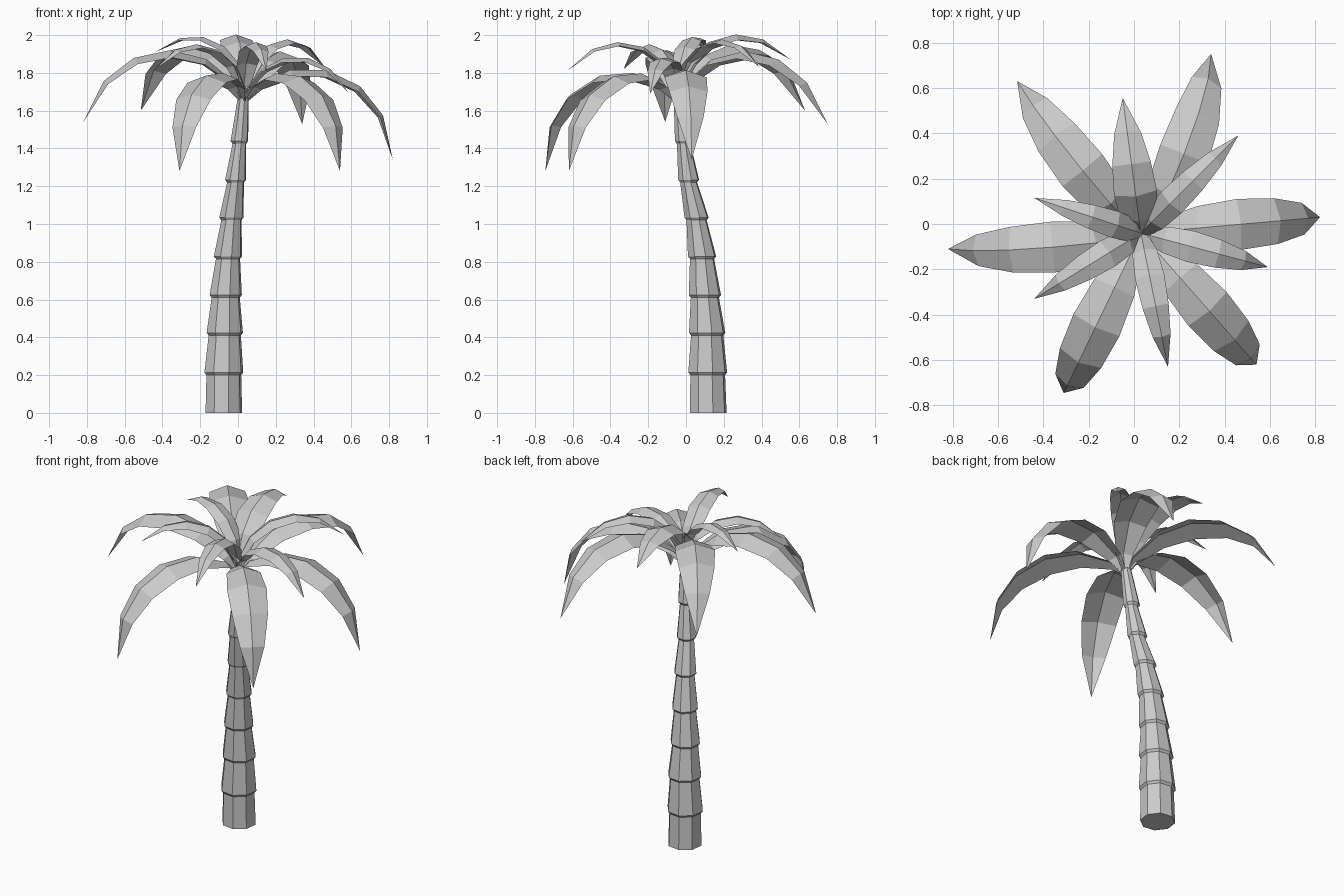
import bpy, bmesh, math
from mathutils import Vector, Matrix

if "Cube" in bpy.data.objects:
    bpy.data.objects.remove(bpy.data.objects["Cube"])

CROWN = Vector((0.03, -0.04, 1.64))


def make_object(name, bm):
    mesh = bpy.data.meshes.new(name)
    bm.to_mesh(mesh)
    bm.free()
    ob = bpy.data.objects.new(name, mesh)
    bpy.context.collection.objects.link(ob)
    return ob


# Trunk: one eight-sided tube with a small overhanging lip at every joint
def build_trunk():
    joints = [  # x, y, z, lip radius
        (-0.075, 0.115, 0.21, 0.106), (-0.07, 0.112, 0.42, 0.099),
        (-0.065, 0.10, 0.62, 0.088), (-0.053, 0.085, 0.825, 0.077),
        (-0.035, 0.056, 1.03, 0.066), (-0.013, 0.014, 1.23, 0.057),
        (0.007, -0.012, 1.435, 0.048)]
    rings = [(-0.075, 0.118, 0, 0.1)]
    for x, y, z, r in joints:
        rings += [(x, y, z - 0.01, r - 0.011), (x, y, z + 0.004, r)]
    rings.append((0.028, -0.036, 1.67, 0.03))
    bm = bmesh.new()
    loops = []
    for x, y, z, r in rings:
        loops.append([bm.verts.new((x + r * math.cos(a), y + r * math.sin(a), z))
                      for a in (math.tau * k / 8 + 0.25 for k in range(8))])
    for lo, hi in zip(loops, loops[1:]):
        for k in range(8):
            n = (k + 1) % 8
            bm.faces.new((lo[k], lo[n], hi[n], hi[k]))
    bm.faces.new(loops[0][::-1])
    bm.faces.new(loops[-1])
    make_object("trunk", bm)


# Frond: arched roof-shaped strip, stretched so that it ends at the given tip
LENGTHS = (0.12, 0.2, 0.2, 0.2, 0.2, 0.25)
WIDTHS = (0.1, 0.45, 0.85, 1, 0.9, 0.62, 0)


def build_frond(name, tip, width, bow=0):
    path = [Vector((0, 0))]
    for i, length in enumerate(LENGTHS):
        a = math.radians(51 - 25 * i)
        path.append(path[-1] + length * Vector((math.cos(a), math.sin(a))))
    d = Vector(tip) - CROWN
    out = Vector((d.x, d.y, 0)).normalized()
    side = Vector((-out.y, out.x, 0))
    chord = Vector((d.x * out.x + d.y * out.y, d.z))
    turn = math.atan2(chord.y, chord.x) - math.atan2(path[-1].y, path[-1].x)
    fit = Matrix.Rotation(turn, 2) * (chord.length / path[-1].length)
    path = [fit @ p for p in path]

    bm = bmesh.new()
    rows = []
    for i, p in enumerate(path):
        t = i / 6
        mid = CROWN + out * p.x + Vector((0, 0, p.y)) + side * bow * 4 * t * (1 - t)
        if i == 6:
            rows.append([bm.verts.new(mid)])
            break
        tan = (path[i + 1] - path[max(i - 1, 0)]).normalized()
        up = -out * tan.y + Vector((0, 0, tan.x))
        half = width * WIDTHS[i] / 2
        drop = up * half * 0.35
        rows.append([bm.verts.new(v) for v in (
            mid + side * half - drop * 0.7, mid + drop * 0.3, mid - side * half - drop * 0.7)])
    for a, b in zip(rows, rows[1:]):
        for k in range(2):
            if len(b) == 1:
                bm.faces.new((a[k], a[k + 1], b[0]))
            else:
                bm.faces.new((a[k], a[k + 1], b[k + 1], b[k]))
    make_object(name, bm)


build_trunk()

# Lower ring of long drooping fronds
for i, (tip, bow) in enumerate([
        ((0.82, 0.03, 1.34), 0), ((0.34, 0.75, 1.53), -0.05),
        ((-0.515, 0.63, 1.60), 0.025), ((-0.82, -0.11, 1.54), 0.03),
        ((-0.31, -0.745, 1.28), 0), ((0.54, -0.62, 1.28), 0)]):
    build_frond(f"long_frond_{i + 1}", tip, 0.225, bow)

# Upper ring of short raised fronds
for i, (tip, width) in enumerate([
        ((0.46, 0.39, 1.83), 0.13), ((0.59, -0.19, 1.69), 0.14),
        ((0.15, -0.63, 1.81), 0.13), ((-0.44, -0.33, 1.82), 0.13),
        ((-0.44, 0.115, 1.91), 0.12), ((-0.05, 0.555, 1.87), 0.19)]):
    build_frond(f"short_frond_{i + 1}", tip, width)
